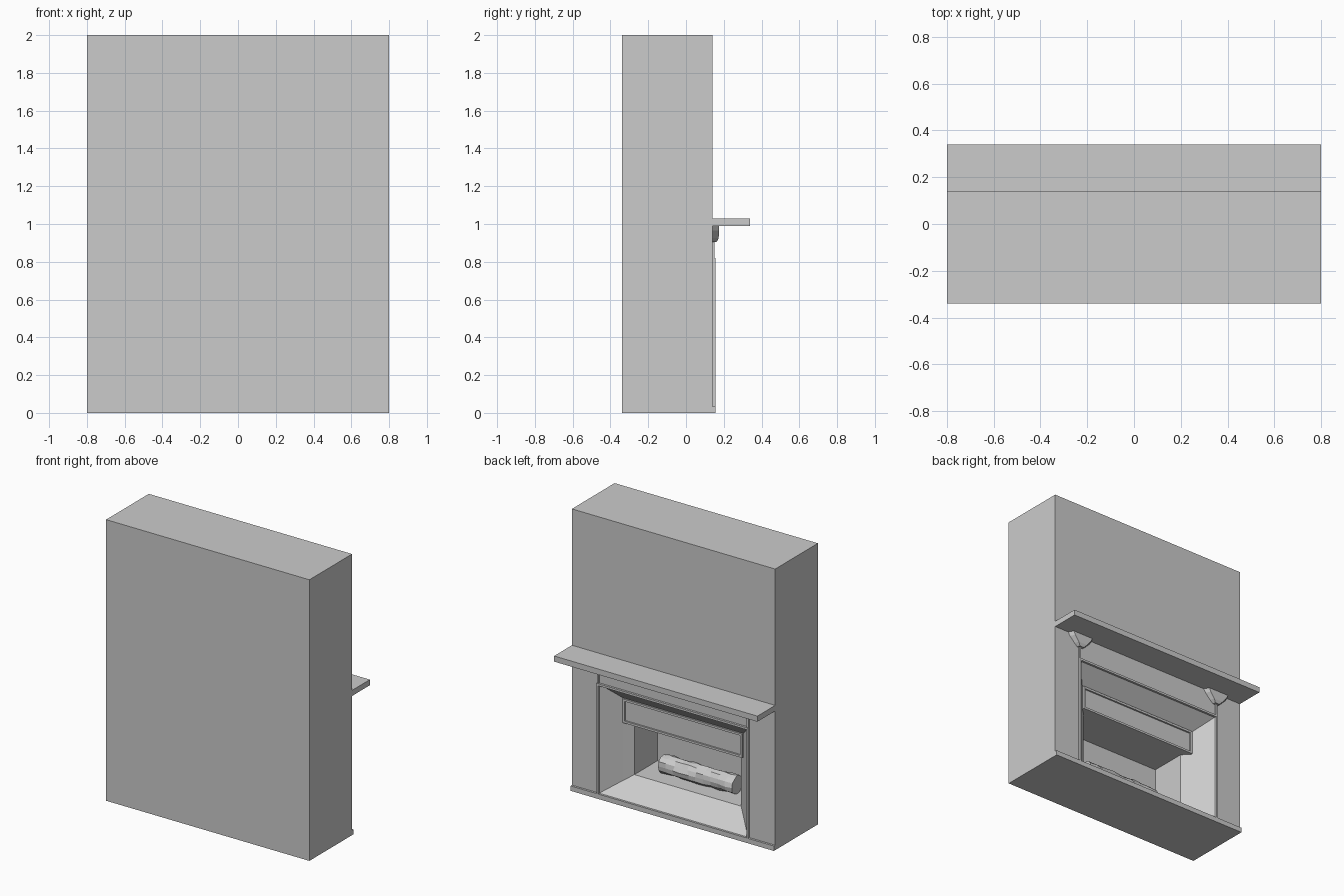
import bpy, bmesh, math, random
from mathutils import Vector

if "Cube" in bpy.data.objects:
    bpy.data.objects.remove(bpy.data.objects["Cube"])

random.seed(4)


def finish(bm, name):
    bmesh.ops.remove_doubles(bm, verts=bm.verts, dist=1e-5)
    bmesh.ops.dissolve_degenerate(bm, edges=bm.edges, dist=1e-5)
    bmesh.ops.recalc_face_normals(bm, faces=bm.faces)
    mesh = bpy.data.meshes.new(name)
    bm.to_mesh(mesh)
    bm.free()
    obj = bpy.data.objects.new(name, mesh)
    bpy.context.collection.objects.link(obj)
    return obj


def loft(name, rings):
    """Skin a chain of closed rings and cap both ends."""
    bm = bmesh.new()
    loops = [[bm.verts.new(p) for p in ring] for ring in rings]
    n = len(loops[0])
    for a, b in zip(loops, loops[1:]):
        for i in range(n):
            j = (i + 1) % n
            bm.faces.new((a[i], a[j], b[j], b[i]))
    bm.faces.new(loops[0])
    bm.faces.new(loops[-1])
    return finish(bm, name)


def rect_xz(hw, y, z0, z1):
    return [(-hw, y, z0), (hw, y, z0), (hw, y, z1), (-hw, y, z1)]


def box(name, x0, x1, y0, y1, z0, z1):
    def ring(y):
        return [(x0, y, z0), (x1, y, z0), (x1, y, z1), (x0, y, z1)]
    return loft(name, [ring(y0), ring(y1)])


# Chimney breast with splayed opening, hood face and firebox recess
loft("chimney_breast", [
    rect_xz(0.80, -0.34, 0, 2),
    rect_xz(0.80, 0.14, 0, 2),
    rect_xz(0.585, 0.14, 0.035, 0.81),
    rect_xz(0.472, 0.03, 0.115, 0.70),
    rect_xz(0.472, 0.03, 0.115, 0.53),
    rect_xz(0.42, -0.02, 0.15, 0.53),
    rect_xz(0.42, -0.28, 0.15, 0.53),
])

# Mantel shelf and base plinth
box("mantel_shelf", -0.8, 0.8, 0.14, 0.34, 0.99, 1.03)
box("base_plinth", -0.8, 0.8, 0.14, 0.155, 0, 0.035)

# Trim round the opening
box("lintel_trim", -0.585, 0.585, 0.14, 0.155, 0.805, 0.82)

# Raised rim on the hood face
for z in (0.53, 0.685):
    box("hood_rim_rail", -0.47, 0.47, 0.03, 0.042, z, z + 0.015)

for s in (-1, 1):
    xs = sorted((s * 0.583, s * 0.597))
    box("opening_side_trim", *xs, 0.14, 0.155, 0.035, 0.82)
    box("upper_side_trim", *xs, 0.14, 0.15, 0.82, 0.905)
    xr = sorted((s * 0.455, s * 0.47))
    box("hood_rim_end", *xr, 0.03, 0.042, 0.545, 0.685)

    # Corbel under the shelf, tapering downwards
    c = s * 0.587
    rings = []
    for z, w, d in ((0.99, 0.10, 0.035), (0.965, 0.085, 0.035),
                    (0.925, 0.045, 0.033), (0.905, 0.022, 0.022)):
        rings.append([(c - w, 0.14, z), (c + w, 0.14, z),
                      (c + w * 0.8, 0.14 + d, z), (c - w * 0.8, 0.14 + d, z)])
    loft("corbel", rings)

# Rough log in the firebox
rings = []
for i in range(11):
    x = -0.29 + 0.058 * i
    ring = []
    for k in range(12):
        a = math.tau * k / 12
        r = 0.064 * random.uniform(0.88, 1.08)
        ring.append((x + random.uniform(-0.01, 0.01) * (0 < i < 10),
                     -0.16 + r * math.cos(a), 0.213 + r * math.sin(a)))
    rings.append(ring)
loft("log", rings)
